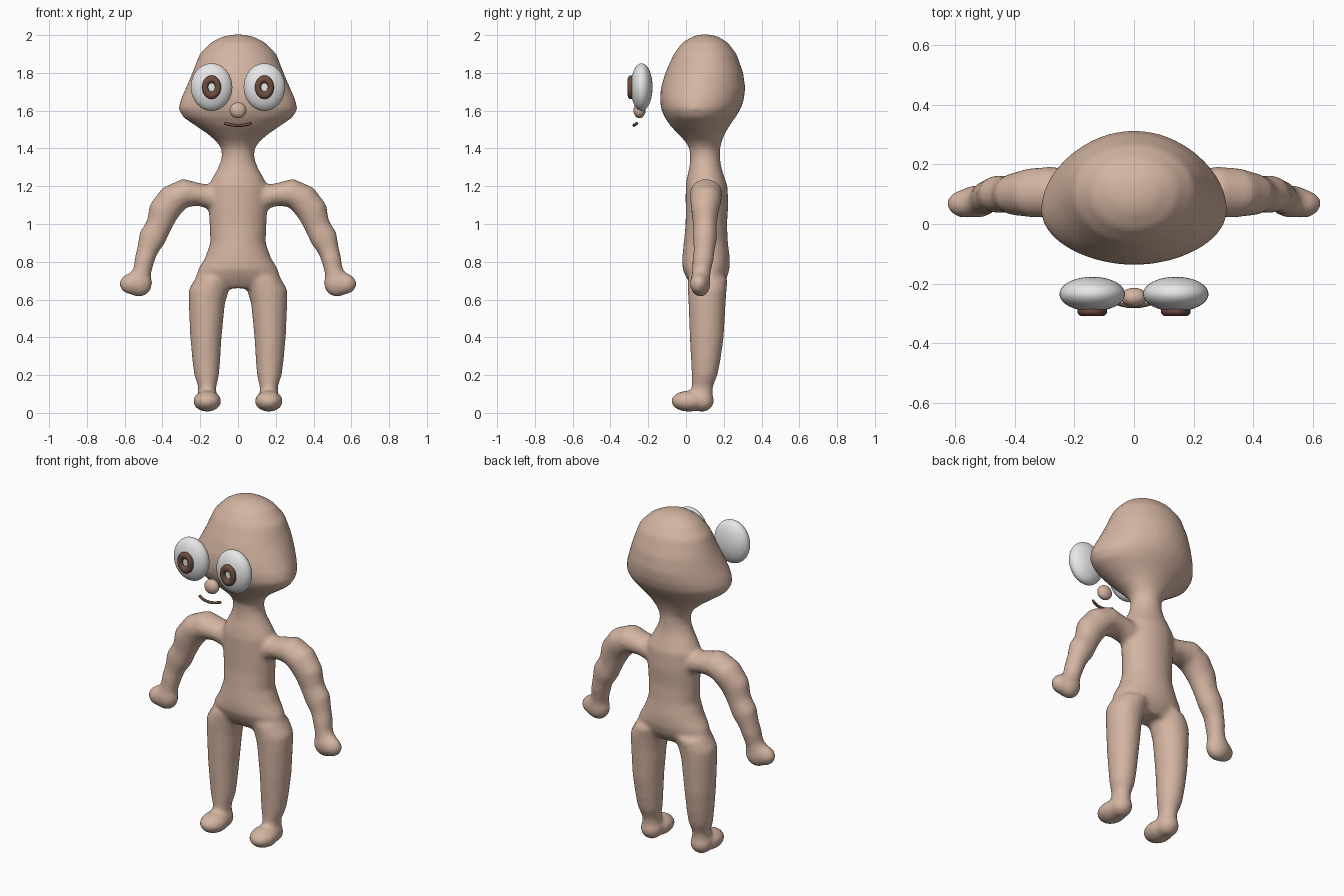
import bpy, bmesh, math
from mathutils import Vector

if "Cube" in bpy.data.objects:
    bpy.data.objects.remove(bpy.data.objects["Cube"])


def mat(name, rgb):
    m = bpy.data.materials.new(name)
    m.diffuse_color = (*rgb, 1)
    m.use_nodes = True
    m.node_tree.nodes["Principled BSDF"].inputs["Base Color"].default_value = m.diffuse_color
    return m


SKIN = mat("skin", (0.66, 0.46, 0.36))
WHITE = mat("eye_white", (0.80, 0.80, 0.80))
BROWN = mat("dark_brown", (0.15, 0.075, 0.05))


def add_rings(bm, rings):
    """Skin a list of point rings into a closed shell."""
    loops = [[bm.verts.new(p) for p in r] for r in rings]
    n = len(loops[0])
    for a, b in zip(loops, loops[1:]):
        for i in range(n):
            j = (i + 1) % n
            bm.faces.new((a[i], a[j], b[j], b[i]))
    bm.faces.new(loops[0][::-1])
    bm.faces.new(loops[-1])


def slice_ring(z, cx, rx, y0, yw, y1, n=40):
    """Horizontal egg slice: front y0, widest at yw, back y1."""
    pts = []
    for i in range(n):
        a = math.tau * i / n
        s = math.sin(a)
        pts.append((cx + rx * math.cos(a), yw + s * ((y1 - yw) if s > 0 else (yw - y0)), z))
    return pts


def tube(bm, path, n=24):
    """Round tube through (x, y, z, radius in plane, radius in depth)."""
    rings = []
    for i, (x, y, z, r, ry) in enumerate(path):
        a, b = path[max(i - 1, 0)], path[min(i + 1, len(path) - 1)]
        t = (Vector(b[:3]) - Vector(a[:3])).normalized()
        u = Vector((0, 1, 0)).cross(t).normalized()
        v = t.cross(u)
        rings.append([Vector((x, y, z)) + u * r * math.cos(k * math.tau / n)
                      + v * ry * math.sin(k * math.tau / n) for k in range(n)])
    add_rings(bm, rings)


def ball(bm, c, r, seg=32):
    vs = bmesh.ops.create_uvsphere(bm, u_segments=seg, v_segments=seg // 2, radius=1)["verts"]
    for v in vs:
        v.co = Vector((c[i] + v.co[i] * r[i] for i in range(3)))


def finish(name, bm, material):
    bmesh.ops.recalc_face_normals(bm, faces=bm.faces)
    me = bpy.data.meshes.new(name)
    bm.to_mesh(me)
    bm.free()
    me.materials.append(material)
    for p in me.polygons:
        p.use_smooth = True
    ob = bpy.data.objects.new(name, me)
    bpy.context.collection.objects.link(ob)
    return ob


# Head, neck and trunk: (z, half width, front y, widest y, back y)
bm = bmesh.new()
trunk = [
    (2.003, 0.03, 0.07, 0.10, 0.13), (1.99, 0.088, 0.03, 0.11, 0.175),
    (1.96, 0.145, -0.02, 0.11, 0.222), (1.90, 0.203, -0.065, 0.11, 0.268),
    (1.80, 0.242, -0.11, 0.10, 0.303), (1.72, 0.276, -0.133, 0.07, 0.314),
    (1.66, 0.303, -0.138, 0.05, 0.307), (1.61, 0.315, -0.132, 0.045, 0.29),
    (1.565, 0.29, -0.113, 0.05, 0.262), (1.52, 0.225, -0.083, 0.065, 0.23),
    (1.48, 0.165, -0.045, 0.08, 0.207), (1.44, 0.118, -0.007, 0.10, 0.19),
    (1.40, 0.088, 0.018, 0.10, 0.18), (1.35, 0.086, 0.022, 0.10, 0.18),
    (1.30, 0.104, 0.018, 0.10, 0.187), (1.25, 0.132, 0.006, 0.105, 0.203),
    (1.20, 0.158, -0.002, 0.11, 0.22), (1.10, 0.157, -0.002, 0.11, 0.224),
    (1.00, 0.151, -0.002, 0.11, 0.217), (0.90, 0.147, -0.012, 0.11, 0.222),
    (0.82, 0.175, -0.02, 0.11, 0.232), (0.76, 0.212, -0.018, 0.11, 0.23),
    (0.71, 0.225, 0.005, 0.11, 0.215), (0.66, 0.19, 0.04, 0.11, 0.18),
]
add_rings(bm, [slice_ring(z, 0, rx, a, w, b) for z, rx, a, w, b in trunk])
body = finish("body", bm, SKIN)

# Limbs, built for one side and mirrored with s
arm = [(0.08, 0.11, 1.13, 0.07, 0.07), (0.20, 0.11, 1.155, 0.06, 0.075),
       (0.28, 0.107, 1.165, 0.076, 0.086), (0.345, 0.105, 1.13, 0.083, 0.083),
       (0.395, 0.10, 1.065, 0.082, 0.072), (0.42, 0.10, 0.99, 0.068, 0.062),
       (0.455, 0.10, 0.925, 0.073, 0.064), (0.48, 0.096, 0.86, 0.056, 0.056),
       (0.495, 0.09, 0.81, 0.053, 0.056), (0.505, 0.083, 0.76, 0.049, 0.05),
       (0.52, 0.078, 0.71, 0.055, 0.05)]
leg = [(0.715, 0.125, 0.10, 0.01, 0.22), (0.65, 0.155, 0.107, 0.01, 0.215),
       (0.58, 0.165, 0.096, 0.013, 0.21), (0.40, 0.170, 0.083, 0.02, 0.20),
       (0.28, 0.168, 0.074, 0.026, 0.183), (0.20, 0.166, 0.066, 0.03, 0.167),
       (0.14, 0.163, 0.048, 0.03, 0.143), (0.07, 0.163, 0.05, 0.03, 0.14)]
parts = [body]
for s, side in ((-1, "left"), (1, "right")):
    bm = bmesh.new()
    tube(bm, [(s * x, *rest) for x, *rest in arm])
    ball(bm, (s * 0.525, 0.076, 0.688), (0.071, 0.055, 0.074))
    ball(bm, (s * 0.565, 0.068, 0.683), (0.063, 0.048, 0.056))
    parts.append(finish(side + "_arm", bm, SKIN))
    bm = bmesh.new()
    add_rings(bm, [slice_ring(z, s * cx, rx, a, (a + b) / 2, b) for z, cx, rx, a, b in leg])
    ball(bm, (s * 0.163, 0.015, 0.062), (0.075, 0.095, 0.056))
    ball(bm, (s * 0.163, 0.085, 0.065), (0.062, 0.064, 0.06))
    parts.append(finish(side + "_leg", bm, SKIN))

# Fuse everything into one soft skin
bpy.ops.object.select_all(action='DESELECT')
for p in parts:
    p.select_set(True)
bpy.context.view_layer.objects.active = body
bpy.ops.object.join()
rm = body.modifiers.new("fuse", 'REMESH')
rm.mode = 'VOXEL'
rm.voxel_size = 0.012
rm.use_smooth_shade = True
sm = body.modifiers.new("soften", 'SMOOTH')
sm.factor = 0.5
sm.iterations = 10
for name in ("fuse", "soften"):
    bpy.ops.object.modifier_apply(modifier=name)

# Floating eyes, each with an oval ring iris
for s, side in ((-1, "left"), (1, "right")):
    bm = bmesh.new()
    ball(bm, (s * 0.14, -0.235, 1.725), (0.11, 0.058, 0.126), 40)
    finish(side + "_eye", bm, WHITE)
    bm = bmesh.new()
    n, m = 36, 14
    grid = [[bm.verts.new((
        s * 0.14 + math.cos(a) * (0.034 + 0.016 * math.cos(b)),
        -0.292 + 0.017 * math.sin(b),
        1.724 + 1.25 * math.sin(a) * (0.034 + 0.016 * math.cos(b))))
        for b in (math.tau * j / m for j in range(m))]
        for a in (math.tau * i / n for i in range(n))]
    for i in range(n):
        for j in range(m):
            k, l = (i + 1) % n, (j + 1) % m
            bm.faces.new((grid[i][j], grid[k][j], grid[k][l], grid[i][l]))
    finish(side + "_iris", bm, BROWN)

# Nose
bm = bmesh.new()
ball(bm, (0, -0.246, 1.602), (0.044, 0.032, 0.042))
finish("nose", bm, SKIN)

# Mouth: thin bowed tube
bm = bmesh.new()
tube(bm, [(0.07 * t, -0.276 + 0.016 * t * t, 1.522 + 0.011 * t * t, 0.008, 0.007)
          for t in (i / 6 for i in range(-6, 7))], 10)
finish("mouth", bm, BROWN)
